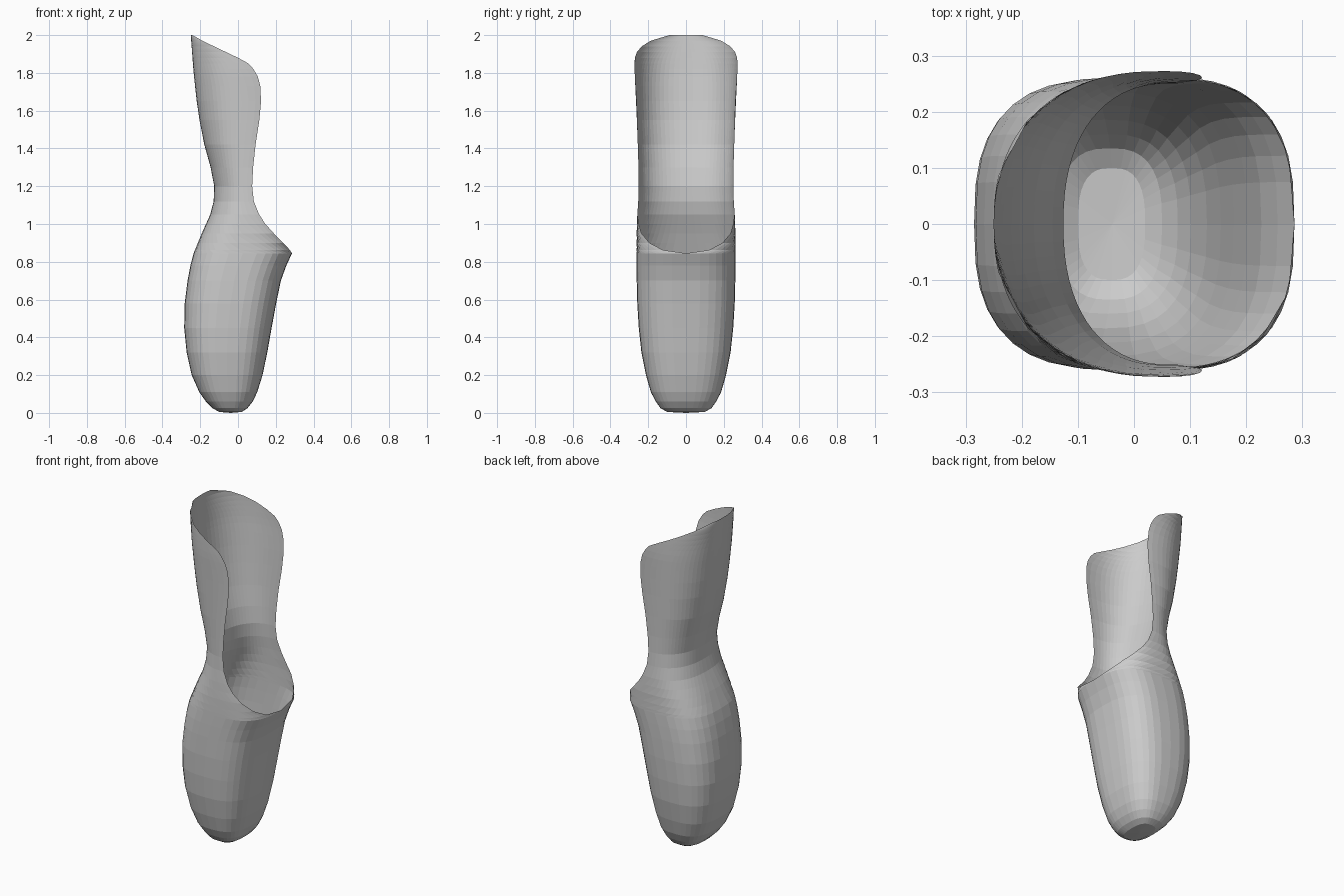
import bpy, bmesh
from math import cos, sin, acos, pi, copysign

if "Cube" in bpy.data.objects:
    bpy.data.objects.remove(bpy.data.objects["Cube"])

# Cross-sections: height, back x, front x, half width
SECTIONS = [
    (0.005, -0.10, 0.02, 0.10), (0.025, -0.135, 0.05, 0.135),
    (0.06, -0.17, 0.078, 0.16), (0.11, -0.205, 0.102, 0.186),
    (0.2, -0.245, 0.13, 0.212), (0.32, -0.272, 0.155, 0.236),
    (0.45, -0.285, 0.178, 0.25), (0.58, -0.282, 0.202, 0.258),
    (0.7, -0.267, 0.227, 0.261), (0.78, -0.252, 0.256, 0.262),
    (0.845, -0.235, 0.286, 0.262), (0.95, -0.192, 0.288, 0.262),
    (1.05, -0.147, 0.27, 0.258), (1.12, -0.129, 0.26, 0.253),
    (1.22, -0.125, 0.255, 0.25), (1.32, -0.15, 0.265, 0.252),
    (1.44, -0.184, 0.29, 0.256), (1.6, -0.213, 0.32, 0.262),
    (1.8, -0.235, 0.345, 0.272), (2.0, -0.25, 0.35, 0.274),
]

# Rim of the opening, seen from the front: height, x
RIM = [
    (0.845, 0.286), (0.862, 0.275), (0.9, 0.24), (0.95, 0.19), (1.0, 0.145),
    (1.05, 0.112), (1.12, 0.084), (1.2, 0.075), (1.3, 0.08), (1.42, 0.093),
    (1.55, 0.113), (1.65, 0.122), (1.73, 0.118), (1.78, 0.105), (1.82, 0.082),
    (1.85, 0.055), (1.88, 0.0), (1.91, -0.063), (1.94, -0.126),
    (1.97, -0.188), (2.0, -0.241),
]
HALF = 18


def lerp_table(table, z):
    for a, b in zip(table, table[1:]):
        if z <= b[0]:
            t = max(0, (z - a[0]) / (b[0] - a[0]))
            return [p + (q - p) * t for p, q in zip(a[1:], b[1:])]
    return table[-1][1:]


def power(v, p):
    return copysign(abs(v) ** p, v)


def ring(z):
    """Superellipse wrapped from the back, stopped at the rim."""
    back, front, half_w = lerp_table(SECTIONS, z)
    n = lerp_table([(0, 2.7), (0.85, 2.8), (1.2, 2.3), (2, 2.35)], z)[0]
    xc, rx = (back + front) / 2, (front - back) / 2
    end = pi
    if z > 0.846:
        c = (xc - lerp_table(RIM, z)[0]) / rx
        end = acos(max(-1, min(1, power(c, n / 2))))
    pts = []
    for i in range(-HALF, HALF + 1):
        a = end * i / HALF
        pts.append((xc - rx * power(cos(a), 2 / n),
                    half_w * power(sin(a), 2 / n), z))
    return pts


# Thin open shell: closed cup below, open trough above
bm = bmesh.new()
levels = sorted([s[0] for s in SECTIONS if s[0] < 0.84] + [r[0] for r in RIM])
rows = [[bm.verts.new(p) for p in ring(z)] for z in levels]
for lo, hi in zip(rows, rows[1:]):
    for i in range(2 * HALF):
        bm.faces.new((lo[i], hi[i], hi[i + 1], lo[i + 1]))

# Rounded toe
x0 = sum(v.co.x for v in rows[0]) / len(rows[0])
tip = bm.verts.new((x0, 0, 0))
for i in range(2 * HALF):
    bm.faces.new((rows[0][i], rows[0][i + 1], tip))
bmesh.ops.remove_doubles(bm, verts=bm.verts, dist=0.0005)
bmesh.ops.recalc_face_normals(bm, faces=bm.faces)
low = min(bm.faces, key=lambda f: f.calc_center_median().z)
low.normal_update()
if low.normal.z > 0:
    bmesh.ops.reverse_faces(bm, faces=bm.faces)

mesh = bpy.data.meshes.new("open_shell")
bm.to_mesh(mesh)
bm.free()
shell = bpy.data.objects.new("open_shell", mesh)
bpy.context.collection.objects.link(shell)
